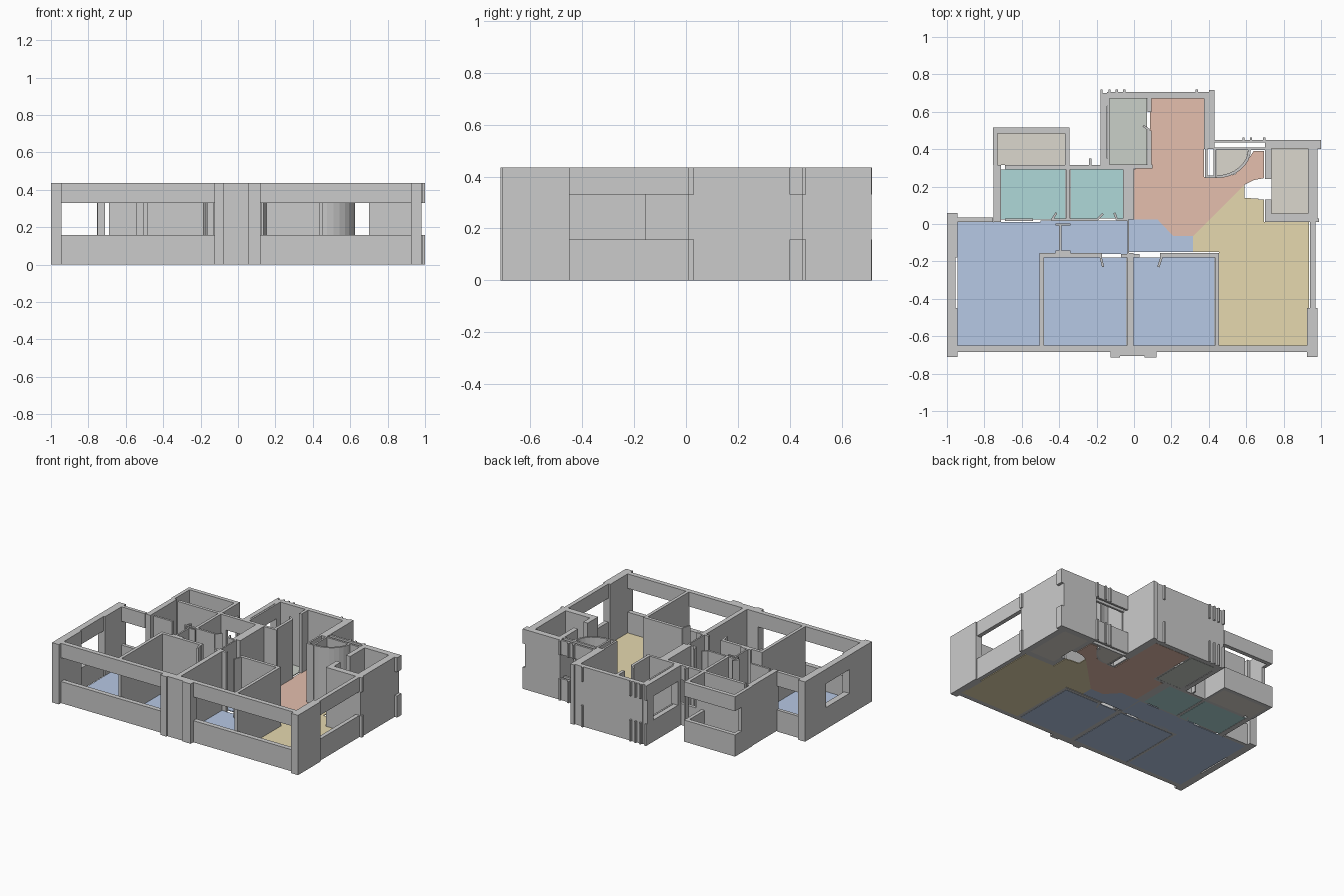
import bpy, bmesh, math

H, SILL, HEAD = 0.435, 0.157, 0.33
FULL = [(0, H)]
BANDS = [(0, SILL), (HEAD, H)]


def prism(bm, pts, z0, z1):
    """Extrude a plan outline from z0 to z1."""
    face = bm.faces.new([bm.verts.new((x, y, z0)) for x, y in pts])
    top = bmesh.ops.extrude_face_region(bm, geom=[face])["geom"]
    bmesh.ops.translate(bm, vec=(0, 0, z1 - z0),
                        verts=[v for v in top if isinstance(v, bmesh.types.BMVert)])


def finish(name, bm, mat=None):
    bmesh.ops.recalc_face_normals(bm, faces=bm.faces)
    me = bpy.data.meshes.new(name)
    bm.to_mesh(me)
    bm.free()
    ob = bpy.data.objects.new(name, me)
    bpy.context.collection.objects.link(ob)
    if mat:
        me.materials.append(mat)
    return ob


def rect(x0, x1, y0, y1):
    return [(x0, y0), (x1, y0), (x1, y1), (x0, y1)]


def walls(name, rects, spans=FULL):
    """One object from plan rectangles (x0, x1, y0, y1)."""
    bm = bmesh.new()
    for r in rects:
        for z0, z1 in spans:
            prism(bm, rect(*r), z0, z1)
    return finish(name, bm)


def floor(name, outlines, mat):
    bm = bmesh.new()
    for pts in outlines:
        prism(bm, pts, 0, 0.006)
    return finish(name, bm, mat)


def material(name, *rgb):
    m = bpy.data.materials.new(name)
    m.diffuse_color = (*rgb, 1)
    return m


blue = material("bedroom_blue", 0.47, 0.58, 0.78)
orange = material("hall_orange", 0.78, 0.52, 0.42)
yellow = material("living_yellow", 0.79, 0.69, 0.43)
teal = material("bath_teal", 0.43, 0.69, 0.69)
beige = material("balcony_beige", 0.71, 0.68, 0.61)
sage = material("kitchen_sage", 0.59, 0.63, 0.58)

# Floors
floor("bedroom_floors", [
    rect(-0.945, -0.50, -0.65, 0.01),
    [(-0.50, -0.16), (-0.035, -0.16), (-0.035, 0.02), (-0.50, 0.02)],
    rect(-0.48, -0.04, -0.65, -0.18),
    rect(-0.003, 0.43, -0.65, -0.18),
    [(-0.03, -0.15), (0.315, -0.15), (0.315, -0.065), (0.21, -0.065),
     (0.125, 0.025), (-0.03, 0.025)]], blue)
floor("bath_floors", [rect(-0.71, -0.365, 0.025, 0.292),
                      rect(-0.34, -0.06, 0.03, 0.292)], teal)
floor("hall_floor", [[
    (0.085, 0.67), (0.375, 0.67), (0.375, 0.25), (0.44, 0.25), (0.54, 0.265),
    (0.60, 0.33), (0.64, 0.39), (0.695, 0.39), (0.695, 0.245), (0.64, 0.235),
    (0.59, 0.21), (0.315, -0.065), (0.21, -0.065), (0.125, 0.025),
    (0.0, 0.025), (0.0, 0.295), (0.085, 0.30)]], orange)
floor("living_floor", [
    [(0.315, -0.065), (0.59, 0.21), (0.59, 0.14), (0.665, 0.135), (0.665, -0.65),
     (0.455, -0.65), (0.455, -0.15), (0.315, -0.15)],
    [(0.665, 0.13), (0.695, 0.13), (0.695, 0.01), (0.935, 0.01), (0.935, -0.65),
     (0.665, -0.65)]], yellow)
floor("kitchen_floor", [rect(-0.13, 0.07, 0.318, 0.67)], sage)
entry_fan = [(0.44, 0.40)] + [(0.44 + 0.17 * math.cos(a), 0.40 + 0.145 * math.sin(a))
                              for a in [math.radians(d) for d in range(-90, 1, 15)]]
floor("balcony_floors", [rect(-0.73, -0.365, 0.315, 0.485),
                         rect(0.735, 0.935, 0.055, 0.405), entry_fan], beige)

# Outer corner piers and solid outer walls
walls("outer_piers", [
    (-1.0, -0.945, -0.71, -0.45), (-1.0, -0.945, -0.18, 0.06),
    (0.925, 0.98, -0.71, -0.45)])
walls("front_center_pier", [(-0.125, -0.075, -0.715, -0.65),
                            (-0.075, 0.055, -0.705, -0.65),
                            (0.055, 0.12, -0.715, -0.65)])
walls("hall_outer_walls", [(-0.145, 0.43, 0.672, 0.705), (0.375, 0.43, 0.40, 0.672),
                           (0.40, 0.43, 0.672, 0.716)])
walls("storage_walls", [(0.70, 0.98, 0.405, 0.45), (0.70, 0.98, 0.01, 0.055),
                        (0.93, 0.98, 0.055, 0.405), (0.70, 0.735, 0.24, 0.405),
                        (0.70, 0.735, 0.055, 0.13)])

# Windowed walls: sill band below, beam band above
walls("front_window_bands", [(-0.945, -0.125, -0.685, -0.65),
                             (0.12, 0.925, -0.685, -0.65)], BANDS)
walls("left_window_bands", [(-1.0, -0.955, -0.45, -0.18)], BANDS)
walls("left_back_window_bands", [(-0.945, -0.755, 0.01, 0.035)], BANDS)
walls("right_window_bands", [(0.94, 0.97, -0.45, 0.01)], BANDS)
walls("balcony_bands", [(-0.755, -0.345, 0.485, 0.515), (-0.37, -0.345, 0.315, 0.485),
                        (-0.755, -0.73, 0.44, 0.485)], BANDS)
walls("kitchen_window_bands", [(-0.18, -0.145, 0.35, 0.63)], BANDS)
walls("entry_window_bands", [(0.43, 0.70, 0.435, 0.45), (0.43, 0.70, 0.395, 0.41)], BANDS)
walls("bath_window_bands", [(-0.30, -0.10, 0.292, 0.315)], BANDS)

# Short projecting ribs
walls("back_ribs", [(x, x + 0.012, 0.70, 0.718) for x in (-0.18, -0.137, -0.098, -0.058, 0.33)],
      BANDS)
walls("side_ribs", [(0.98, 1.0, 0.40, 0.45), (0.98, 0.99, 0.01, 0.03)], BANDS)
walls("entry_ribs", [(x, x + 0.012, 0.45, 0.463) for x in (0.58, 0.62, 0.69)], BANDS)

# Balcony, bathroom and kitchen partitions
walls("balcony_side_wall", [(-0.755, -0.73, 0.315, 0.44)])
walls("bath_partitions", [
    (-0.75, -0.712, 0.01, 0.315), (-0.69, -0.30, 0.292, 0.315),
    (-0.10, -0.05, 0.292, 0.315), (-0.363, -0.342, 0.02, 0.292),
    (-0.06, 0.0, 0.025, 0.30), (-0.69, -0.54, 0.015, 0.03),
    (-0.44, -0.20, 0.015, 0.03), (-0.09, -0.03, 0.015, 0.03),
    (-0.24, -0.228, 0.315, 0.35)])
walls("kitchen_partitions", [
    (-0.18, -0.13, 0.63, 0.70), (-0.18, -0.13, 0.315, 0.35),
    (-0.13, 0.10, 0.298, 0.317), (0.072, 0.093, 0.31, 0.50),
    (0.072, 0.093, 0.60, 0.672)])
walls("kitchen_inner_screen", [(-0.142, -0.13, 0.35, 0.63)], BANDS)

# Bedroom partitions
walls("bedroom_partitions", [
    (-0.505, -0.482, -0.655, -0.155), (-0.505, -0.17, -0.178, -0.155),
    (-0.037, -0.003, -0.655, -0.155), (-0.036, -0.026, -0.155, 0.015),
    (0.14, 0.455, -0.178, -0.155), (0.432, 0.455, -0.655, -0.155),
    (-0.40, -0.388, -0.15, 0.0), (-0.42, -0.34, -0.008, 0.004),
    (-0.42, -0.34, -0.155, -0.143), (-0.07, 0.03, -0.178, -0.16)])

# Door leaves, drawn half open
bm = bmesh.new()
for (ax, ay), (bx, by) in [((-0.18, -0.17), (-0.165, -0.23)), ((0.15, -0.17), (0.13, -0.23)),
                           ((-0.44, 0.02), (-0.415, 0.06)), ((-0.20, 0.02), (-0.165, 0.055)),
                           ((-0.09, 0.02), (-0.105, 0.06)), ((0.085, 0.50), (0.05, 0.525))]:
    d = math.hypot(bx - ax, by - ay)
    nx, ny = -(by - ay) / d * 0.006, (bx - ax) / d * 0.006
    prism(bm, [(ax - nx, ay - ny), (bx - nx, by - ny), (bx + nx, by + ny), (ax + nx, ay + ny)], 0, H)
finish("door_leaves", bm)

# Entry shaft and its curved screen
walls("entry_shaft", [(0.38, 0.393, 0.25, 0.40), (0.425, 0.438, 0.25, 0.40),
                      (0.38, 0.438, 0.245, 0.258)])
bm = bmesh.new()
angles = [math.radians(-90 + 90 * i / 8) for i in range(9)]
for a, b in zip(angles, angles[1:]):
    prism(bm, [(0.44 + rx * math.cos(t), 0.40 + ry * math.sin(t))
               for rx, ry, t in ((0.17, 0.14, a), (0.185, 0.155, a),
                                 (0.185, 0.155, b), (0.17, 0.14, b))], 0, H)
finish("entry_curved_screen", bm)
